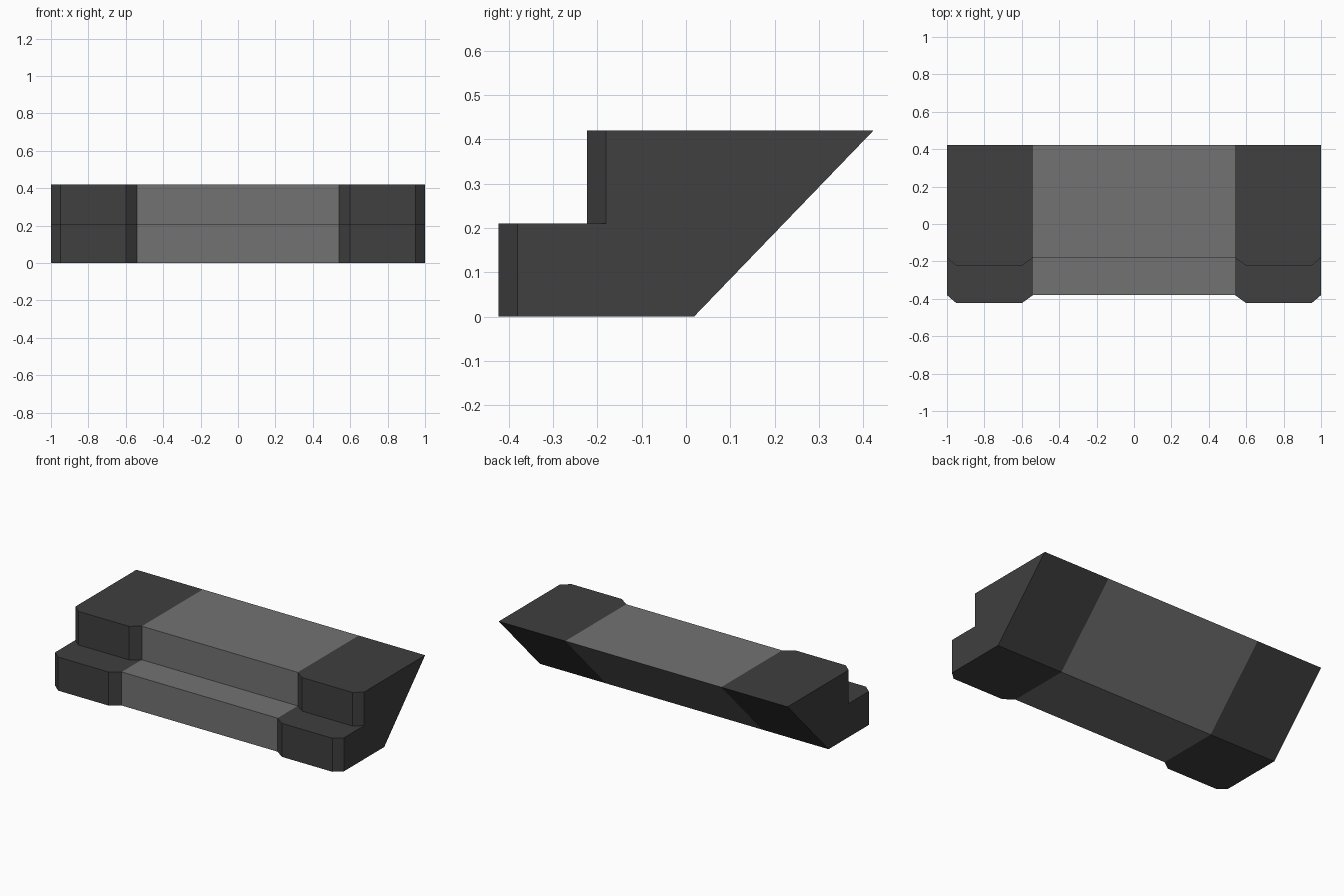
import bpy, bmesh

if "Cube" in bpy.data.objects:
    bpy.data.objects.remove(bpy.data.objects["Cube"])

TOP, STEP, TREAD = 0.42, 0.21, 0.20
OUT, IN = -0.423, -0.38        # front edge: protruding / recessed


def material(name, v):
    m = bpy.data.materials.new(name)
    m.diffuse_color = (v, v, v, 1)
    m.use_nodes = True
    m.node_tree.nodes["Principled BSDF"].inputs["Base Color"].default_value = m.diffuse_color
    return m


def section(bm, x, front):
    """Stepped side profile with a sloping back, counter-clockwise seen from +x."""
    pts = [(front, 0), (0.018, 0), (0.423, TOP),
           (front + TREAD, TOP), (front + TREAD, STEP), (front, STEP)]
    return [bm.verts.new((x, y, z)) for y, z in pts]


def loft(name, stations, mat, cap_left=False, cap_right=False):
    bm = bmesh.new()
    rings = [section(bm, x, f) for x, f in stations]
    for a, b in zip(rings, rings[1:]):
        for i in range(len(a)):
            j = (i + 1) % len(a)
            bm.faces.new((a[i], a[j], b[j], b[i]))
    if cap_left:
        bm.faces.new(rings[0][::-1])
    if cap_right:
        bm.faces.new(rings[-1])
    mesh = bpy.data.meshes.new(name)
    bm.to_mesh(mesh)
    bm.free()
    mesh.materials.append(mat)
    obj = bpy.data.objects.new(name, mesh)
    bpy.context.collection.objects.link(obj)
    return obj


dark = material("dark_grey", 0.05)
mid = material("mid_grey", 0.17)

# Recessed middle steps
loft("centre_steps", [(-0.54, IN), (0.54, IN)], mid)

# Protruding chamfered end blocks, mirrored left and right
end = [(0.54, IN), (0.60, OUT), (0.95, OUT), (1.0, IN)]
loft("right_end_steps", end, dark, cap_right=True)
loft("left_end_steps", [(-x, f) for x, f in reversed(end)], dark, cap_left=True)
